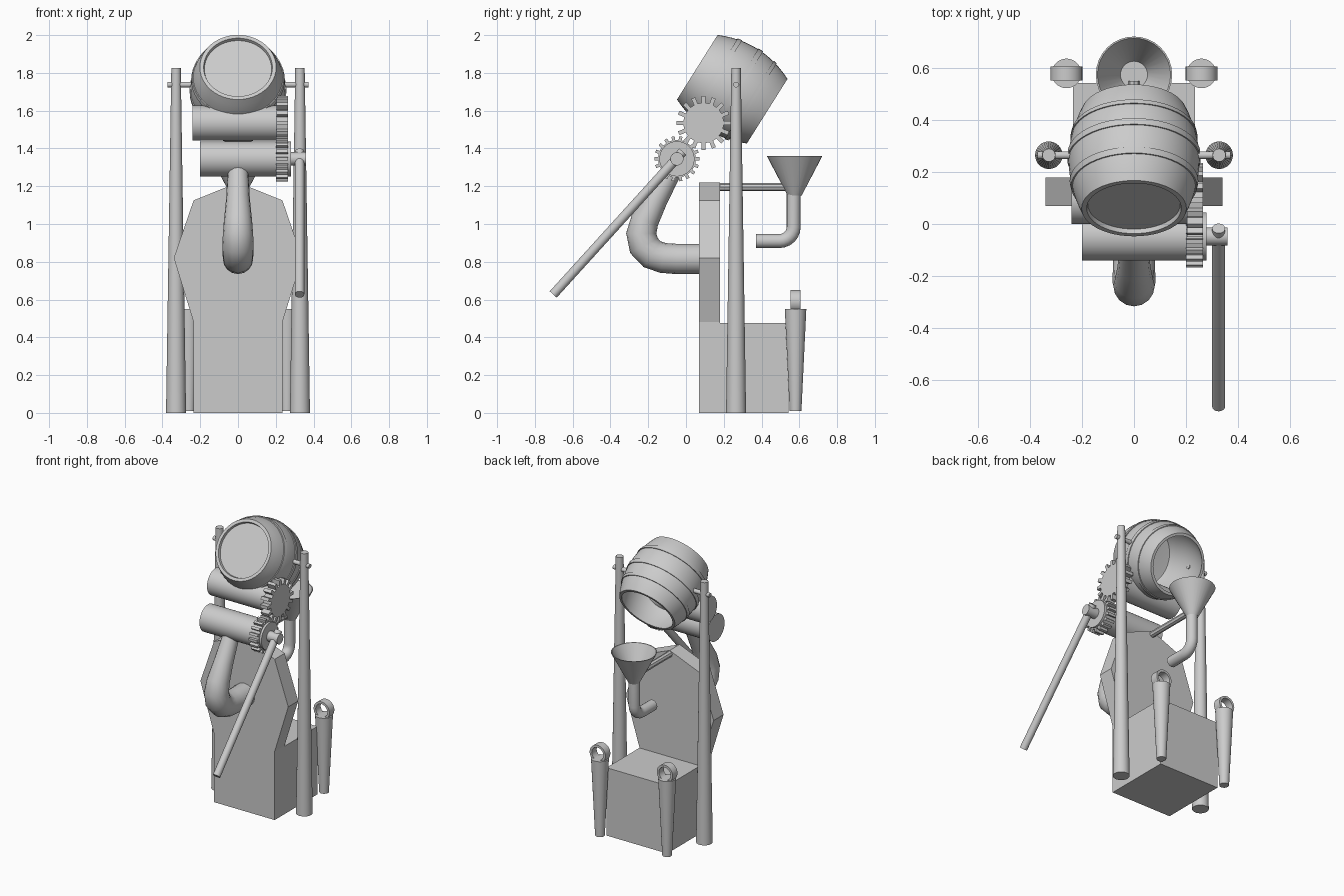
import bpy, bmesh
from math import sin, cos, pi, radians
from mathutils import Vector

if "Cube" in bpy.data.objects:
    bpy.data.objects.remove(bpy.data.objects["Cube"])


def finish(name, bm, smooth=True):
    bmesh.ops.remove_doubles(bm, verts=bm.verts, dist=1e-5)
    bmesh.ops.recalc_face_normals(bm, faces=bm.faces)
    me = bpy.data.meshes.new(name)
    bm.to_mesh(me)
    bm.free()
    ob = bpy.data.objects.new(name, me)
    bpy.context.collection.objects.link(ob)
    if smooth:
        smooth_by_angle(ob)
    return ob


def smooth_by_angle(ob):
    bpy.ops.object.select_all(action='DESELECT')
    ob.select_set(True)
    bpy.context.view_layer.objects.active = ob
    bpy.ops.object.shade_smooth_by_angle(angle=radians(35))


def lathe(name, profile, origin, axis, n=32, smooth=True):
    """Revolve (radius, distance) pairs about an axis through origin."""
    q = Vector(axis).to_track_quat('Z', 'Y')
    bm = bmesh.new()
    rings = [[bm.verts.new(Vector(origin) + q @ Vector((r * cos(2 * pi * i / n), r * sin(2 * pi * i / n), h)))
              for i in range(n)] if r > 0 else [bm.verts.new(Vector(origin) + q @ Vector((0, 0, h)))]
             for r, h in profile]
    for a, b in zip(rings, rings[1:]):
        for i in range(n):
            j = (i + 1) % n
            if len(a) == 1:
                bm.faces.new((a[0], b[i], b[j]))
            elif len(b) == 1:
                bm.faces.new((a[i], b[0], a[j]))
            else:
                bm.faces.new((a[i], b[i], b[j], a[j]))
    return finish(name, bm, smooth)


def rod(name, p, q, r1, r2=None, n=32, smooth=True):
    d = Vector(q) - Vector(p)
    return lathe(name, [(0, 0), (r1, 0), (r2 or r1, d.length), (0, d.length)], p, d, n, smooth)


def slab(name, pts, offset):
    """Extrude a flat outline of 3D points."""
    bm = bmesh.new()
    face = bm.faces.new([bm.verts.new(p) for p in pts])
    out = bmesh.ops.extrude_face_region(bm, geom=[face])
    bmesh.ops.translate(bm, vec=offset, verts=[v for v in out['geom'] if isinstance(v, bmesh.types.BMVert)])
    bm.faces.ensure_lookup_table()
    if not any(f.normal.dot(Vector(offset)) and len(f.edges) == len(pts) and
               all(e.is_manifold for e in f.edges) for f in bm.faces):
        bm.normal_update()
    bmesh.ops.holes_fill(bm, edges=[e for e in bm.edges if e.is_boundary], sides=0)
    return finish(name, bm, False)


def gear(name, x, y, z, root, tip, teeth, width):
    pts = []
    step = 2 * pi / teeth
    for i in range(teeth):
        for k, r in ((-.25, root), (-.2, tip), (.2, tip), (.25, root)):
            a = (i + k) * step
            pts.append((x, y + r * cos(a), z + r * sin(a)))
    return slab(name, pts, (width, 0, 0))


def tube(name, pts, bevel):
    """Pipe in the x = 0 plane through (y, z, radius factor) points."""
    cu = bpy.data.curves.new(name, 'CURVE')
    cu.dimensions = '3D'
    cu.bevel_depth = bevel
    cu.bevel_resolution = 6
    cu.use_fill_caps = True
    sp = cu.splines.new('POLY')
    sp.points.add(len(pts) - 1)
    for p, (y, z, f) in zip(sp.points, pts):
        p.co = (0, y, z, 1)
        p.radius = f
    ob = bpy.data.objects.new(name, cu)
    bpy.context.collection.objects.link(ob)
    bpy.ops.object.select_all(action='DESELECT')
    ob.select_set(True)
    bpy.context.view_layer.objects.active = ob
    bpy.ops.object.convert(target='MESH')
    smooth_by_angle(bpy.context.view_layer.objects.active)


# faceted front panel and the box behind it
half = [(.235, 0), (.235, .48), (.34, .82), (.235, 1.125)]
outline = half + [(0, 1.22)] + [(-x, z) for x, z in reversed(half)]
slab('front_panel', [(x, .07, z) for x, z in outline], (0, .11, 0))
slab('rear_box', [(x, .18, z) for x, z in ((-.235, 0), (.235, 0), (.235, .475), (-.235, .475))], (0, .363, 0))

# posts, barrel pivots, rear cones with rings
for s, side in ((-1, 'left'), (1, 'right')):
    rod('post_' + side, (s * .328, .265, 0), (s * .328, .265, 1.825), .053, .025)
    rod('pivot_' + side, (s * .225, .265, 1.738), (s * .372, .265, 1.738), .015, n=16)
    rod('rear_cone_' + side, (s * .26, .58, .01), (s * .26, .58, .55), .031, .057)
    lathe('cone_ring_' + side, [(.045, 0), (.061, 0), (.061, .055), (.045, .055), (.045, 0)],
          (s * .26, .552, .589), (0, 1, 0))

# tilted barrel, open at the rear with a recessed lid at the front
L, R0, BULGE = .437, .202, .05
origin, axis = (0, .06, 1.83), (0, .846, -.532)


def barrel_r(t):
    return R0 + BULGE * (1 - (2 * t / L - 1) ** 2)


ts = [L * i / 12 for i in range(13)]
lathe('barrel', [(0, .018), (.178, .018), (.182, 0)] + [(barrel_r(t), t) for t in ts]
      + [(barrel_r(t) - .018, t) for t in reversed(ts[1:])] + [(.19, .035), (0, .035)], origin, axis, 48)
for i, (a, b) in enumerate(((.1, .125), (.222, .25), (.325, .345))):
    lathe('barrel_hoop_%d' % i, [(barrel_r(a) - .004, a), (barrel_r(a) + .005, a), (barrel_r(b) + .005, b),
                                 (barrel_r(b) - .004, b), (barrel_r(a) - .004, a)], origin, axis, 48)

# rollers, gears and crank
rod('upper_roller', (-.24, .093, 1.535), (.21, .093, 1.535), .093)
gear('upper_gear', .205, .093, 1.535, .107, .143, 16, .06)
rod('lower_roller', (-.2, -.048, 1.345), (.28, -.048, 1.345), .093)
gear('lower_gear', .2, -.048, 1.345, .1, .12, 18, .065)
rod('crank_shaft', (.275, -.048, 1.345), (.36, -.048, 1.345), .035)
rod('crank_handle', (.326, -.017, 1.383), (.326, -.703, .627), .025, n=24)

# front pipe from panel up to the lower roller
tube('front_pipe', [(.09, .815, 1), (-.05, .815, 1), (-.12, .82, 1), (-.18, .84, 1.02), (-.222, .885, 1.04),
                    (-.237, .95, 1), (-.218, 1.02, .93), (-.16, 1.13, .79), (-.08, 1.275, .68)], .08)

# rear funnel with elbow spout and support bar
lathe('funnel', [(.037, 0), (.147, .21), (.141, .21), (.052, .04), (0, .04)], (0, .575, 1.15), (0, 0, 1))
elbow = [(.495 + .075 * cos(a), .985 - .075 * sin(a), 1) for a in (pi * i / 12 for i in range(7))]
tube('funnel_spout', [(.57, 1.175, 1)] + elbow + [(.37, .91, 1)], .037)
rod('funnel_bar', (0, .15, 1.195), (0, .55, 1.195), .021, n=8, smooth=False)
